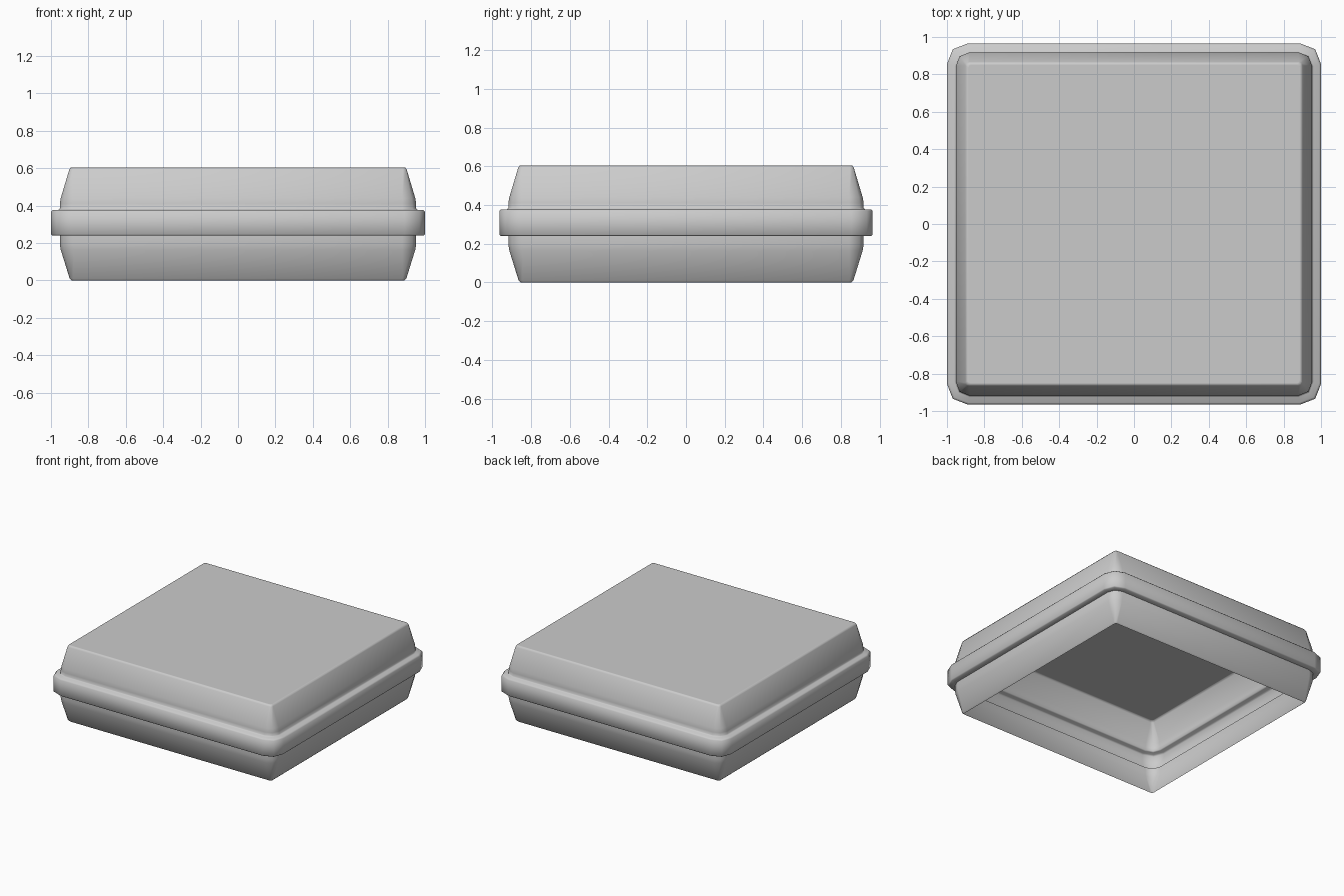
import bpy
import bmesh
from math import radians

old = bpy.data.objects.get("Cube")
if old:
    bpy.data.objects.remove(old, do_unlink=True)

# Plain grey material
grey = bpy.data.materials.new("light grey")
grey.use_nodes = True
colour = (0.6, 0.6, 0.6, 1)
grey.diffuse_color = colour
grey.node_tree.nodes["Principled BSDF"].inputs["Base Color"].default_value = colour

DEPTH_INSET = 0.035  # the box is slightly shallower than wide


def ring(bm, half, z, corner):
    """Loop of a rectangle whose corners are rounded by one middle point."""
    hx, hy, mid = half, half - DEPTH_INSET, corner * 0.28
    quarter = [(hx, hy - corner), (hx - mid, hy - mid), (hx - corner, hy)]
    points = []
    for sx, sy in ((1, 1), (-1, 1), (-1, -1), (1, -1)):
        part = quarter if sx * sy > 0 else quarter[::-1]
        points += [(sx * x, sy * y, z) for x, y in part]
    return [bm.verts.new(p) for p in points]


# Half width, height and corner size of each ring, from the open foot to the lid
foot = [(0.89, 0, 0.015), (0.9, 0.01, 0.02)]
lower_wall = [(0.948, 0.165, 0.07), (0.953, 0.195, 0.075), (0.953, 0.24, 0.075)]
rim = [(0.993, 0.24, 0.105), (1, 0.247, 0.11),
       (1, 0.368, 0.11), (0.99, 0.378, 0.105)]
upper_wall = [(0.96, 0.378, 0.08), (0.953, 0.386, 0.075),
              (0.953, 0.41, 0.075), (0.948, 0.44, 0.07)]
lid = [(0.902, 0.593, 0.02), (0.893, 0.605, 0.017), (0.885, 0.605, 0.015)]

# Hollow shell: one thin surface, closed on top and open underneath
bm = bmesh.new()
rings = [ring(bm, *r) for r in foot + lower_wall + rim + upper_wall + lid]
for low, high in zip(rings, rings[1:]):
    for i in range(len(low)):
        j = (i + 1) % len(low)
        bm.faces.new((low[i], low[j], high[j], high[i]))
bm.faces.new(rings[-1])

mesh = bpy.data.meshes.new("box_shell")
bm.to_mesh(mesh)
bm.free()
mesh.materials.append(grey)
shell = bpy.data.objects.new("box_shell", mesh)
bpy.context.collection.objects.link(shell)

# Soft rounded edges, crisp ledges
bpy.ops.object.select_all(action="DESELECT")
shell.select_set(True)
bpy.context.view_layer.objects.active = shell
bpy.ops.object.shade_smooth_by_angle(angle=radians(55))
